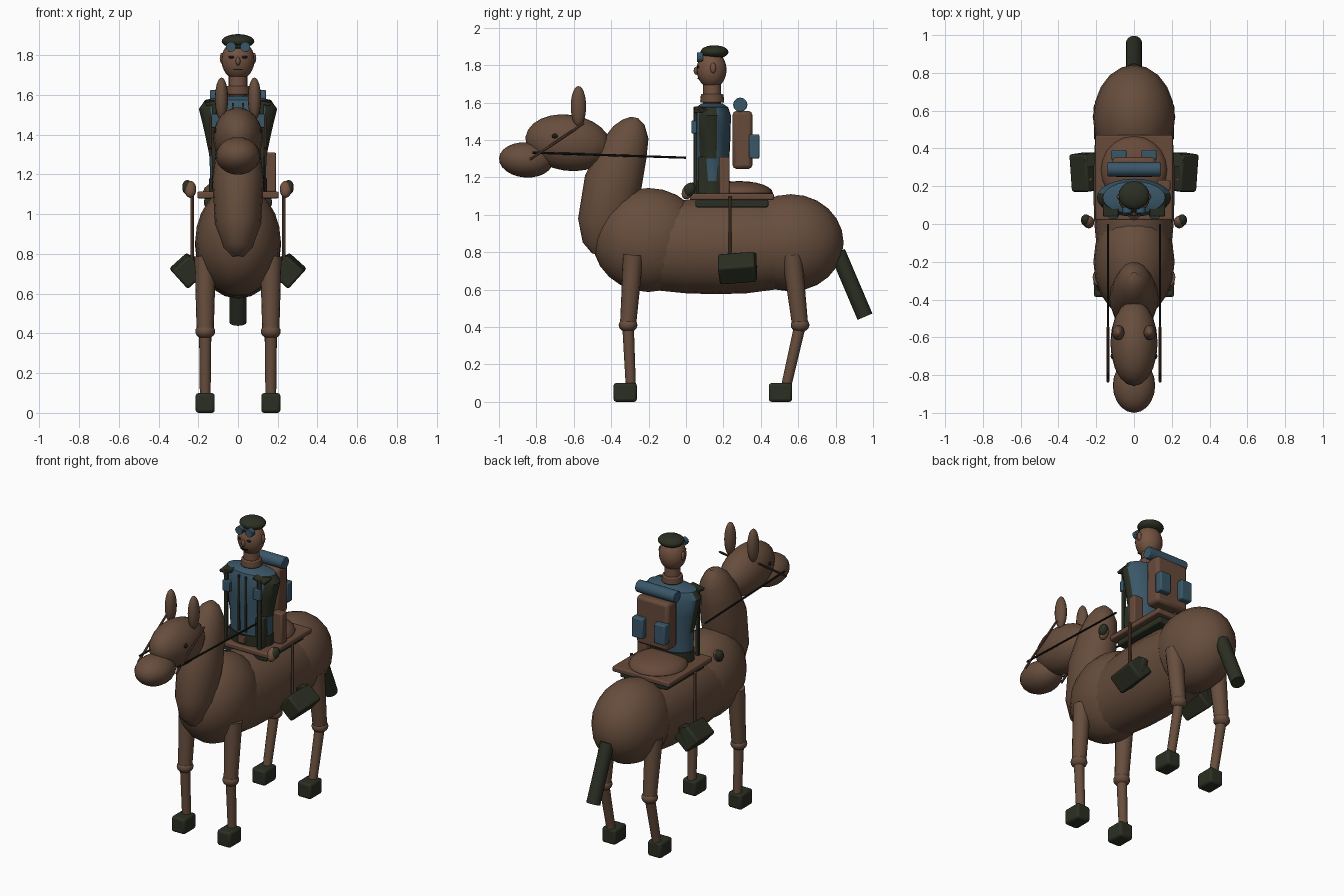
import bpy, bmesh, math
from mathutils import Vector, Matrix, Euler

if "Cube" in bpy.data.objects:
    bpy.data.objects.remove(bpy.data.objects["Cube"])

def material(name, r, g, b):
    m = bpy.data.materials.new(name)
    m.diffuse_color = (r, g, b, 1)
    m.use_nodes = True
    m.node_tree.nodes["Principled BSDF"].inputs["Base Color"].default_value = m.diffuse_color
    return m

COAT = material("coat brown", 0.135, 0.075, 0.046)
LEATHER = material("leather brown", 0.135, 0.068, 0.042)
SKIN = material("skin", 0.17, 0.085, 0.052)
DARK = material("dark olive", 0.024, 0.028, 0.016)
BLUE = material("dusty blue", 0.042, 0.095, 0.14)
BLACK = material("near black", 0.012, 0.011, 0.010)

def finish(name, bm, mat, bevel=0.0):
    bmesh.ops.recalc_face_normals(bm, faces=bm.faces)
    me = bpy.data.meshes.new(name)
    bm.to_mesh(me)
    bm.free()
    me.materials.append(mat)
    ob = bpy.data.objects.new(name, me)
    bpy.context.collection.objects.link(ob)
    if bevel:
        b = ob.modifiers.new("bevel", 'BEVEL')
        b.width, b.segments = bevel, 2
    bpy.ops.object.select_all(action='DESELECT')
    ob.select_set(True)
    bpy.context.view_layer.objects.active = ob
    bpy.ops.object.shade_smooth_by_angle(angle=math.radians(35))
    return ob

def place(loc, rot, size):
    r = Euler([math.radians(a) for a in rot]).to_matrix().to_4x4()
    return Matrix.Translation(loc) @ r @ Matrix.Diagonal((*size, 1))

def ball(name, loc, radii, mat, rot=(0, 0, 0), segs=20, rings=12):
    bm = bmesh.new()
    bmesh.ops.create_uvsphere(bm, u_segments=segs, v_segments=rings, radius=1, matrix=place(loc, rot, radii))
    return finish(name, bm, mat)

def box(name, loc, size, mat, rot=(0, 0, 0), bevel=0.008):
    bm = bmesh.new()
    bmesh.ops.create_cube(bm, size=1, matrix=place(loc, rot, size))
    return finish(name, bm, mat, bevel)

def rod(name, a, b, r1, r2, mat, segs=16, bevel=0.0):
    a, b = Vector(a), Vector(b)
    d = b - a
    m = Matrix.Translation((a + b) / 2) @ d.to_track_quat('Z', 'Y').to_matrix().to_4x4()
    bm = bmesh.new()
    bmesh.ops.create_cone(bm, cap_ends=True, segments=segs, radius1=r1, radius2=r2, depth=d.length, matrix=m)
    return finish(name, bm, mat, bevel)

def loft(name, rings, mat, segs=20):
    """Rings of (y, z, half width, half depth), set square to a path in the y-z plane."""
    bm = bmesh.new()
    loops = []
    for i, (y, z, rx, rd) in enumerate(rings):
        p, q = rings[max(i - 1, 0)], rings[min(i + 1, len(rings) - 1)]
        t = Vector((0, q[0] - p[0], q[1] - p[1])).normalized()
        n = Vector((0, -t.z, t.y))
        loops.append([bm.verts.new(Vector((rx * math.cos(a), y, z)) + n * rd * math.sin(a))
                      for a in (2 * math.pi * k / segs for k in range(segs))])
    for l1, l2 in zip(loops, loops[1:]):
        for k in range(segs):
            j = (k + 1) % segs
            bm.faces.new((l1[k], l1[j], l2[j], l2[k]))
    bm.faces.new(loops[0])
    bm.faces.new(loops[-1])
    return finish(name, bm, mat)

# Mount: body, neck and head
ball("chest", (0, -0.2, 0.865), (0.215, 0.3, 0.278), COAT)
loft("barrel", [(-0.15, 0.83, 0.195, 0.235), (0, 0.83, 0.21, 0.25), (0.16, 0.83, 0.215, 0.255),
                (0.32, 0.83, 0.213, 0.25), (0.47, 0.835, 0.205, 0.235)], COAT)
ball("hindquarters", (0, 0.56, 0.85), (0.217, 0.283, 0.26), COAT)
loft("neck", [(-0.475, 0.785, 0.03, 0.03), (-0.46, 0.83, 0.075, 0.095), (-0.435, 0.95, 0.115, 0.145),
              (-0.39, 1.17, 0.13, 0.155), (-0.335, 1.34, 0.11, 0.13), (-0.295, 1.44, 0.085, 0.1),
              (-0.28, 1.495, 0.05, 0.06), (-0.275, 1.52, 0.015, 0.02)], COAT)
ball("mount_head", (0, -0.63, 1.385), (0.125, 0.23, 0.15), COAT, (-8, 0, 0))
ball("muzzle", (0, -0.855, 1.293), (0.112, 0.145, 0.094), COAT, (-4, 0, 0))
rod("tail", (0, 0.81, 0.80), (0, 0.957, 0.455), 0.043, 0.043, DARK)

# Saddle
box("saddle_blanket", (0, 0.245, 1.06), (0.34, 0.39, 0.04), DARK)
box("saddle_plate", (0, 0.245, 1.096), (0.41, 0.45, 0.034), LEATHER)
ball("saddle_seat", (0, 0.285, 1.115), (0.175, 0.18, 0.065), LEATHER)

for s, side in ((-1, "left"), (1, "right")):
    # Mount: ears, eyes, harness
    ball(side + "_mount_ear", (s * 0.083, -0.575, 1.58), (0.033, 0.041, 0.108), COAT, segs=16)
    ball(side + "_mount_eye", (s * 0.108, -0.70, 1.42), (0.016, 0.018, 0.014), BLACK, segs=12, rings=8)
    rod(side + "_bridle", (s * 0.138, -0.545, 1.49), (s * 0.138, -0.835, 1.295), 0.007, 0.007, LEATHER, 8)
    rod(side + "_rein", (s * 0.138, -0.82, 1.332), (s * 0.138, 0.0, 1.305), 0.006, 0.006, BLACK, 8)
    # Legs
    for part, top, knee, foot in (("front", -0.282, -0.31, -0.295), ("hind", 0.567, 0.61, 0.535)):
        n, x = f"{side}_{part}_", s * 0.165
        rod(n + "upper_leg", (x, top, 0.785), (x, knee, 0.41), 0.054, 0.043, COAT)
        ball(n + "knee", (x, knee, 0.41), (0.05, 0.05, 0.038), COAT)
        rod(n + "lower_leg", (x, knee, 0.41), (x, foot, 0.08), 0.031, 0.027, COAT)
        box(n + "hoof", (x, foot - 0.03, 0.05), (0.096, 0.125, 0.1), DARK, bevel=0.014)
    # Stirrups, boots and rests beside the saddle
    rod(side + "_stirrup_strap", (s * 0.23, 0.235, 1.1), (s * 0.23, 0.235, 0.77), 0.009, 0.009, LEATHER, 8)
    box(side + "_boot", (s * 0.255, 0.275, 0.715), (0.12, 0.2, 0.122), DARK, (6, s * 42, 0), 0.012)
    rod(side + "_boot_ankle", (s * 0.25, 0.34, 0.70), (s * 0.225, 0.34, 0.79), 0.038, 0.038, DARK)
    ball(side + "_hand", (s * 0.24, 0.01, 1.125), (0.03, 0.03, 0.045), SKIN, (-25, 0, 0), 14, 10)
    ball(side + "_cuff", (s * 0.255, 0.02, 1.135), (0.026, 0.03, 0.038), DARK, (-25, 0, 0), 14, 10)
    # Vest straps and pouches
    box(side + "_vest_strap", (s * 0.12, 0.05, 1.34), (0.022, 0.02, 0.46), DARK, bevel=0.004)
    box(side + "_shoulder_strap", (s * 0.122, 0.09, 1.565), (0.085, 0.1, 0.018), DARK, (6, s * 12, 0), 0.004)
    box(side + "_chest_pouch", (s * 0.11, 0.045, 1.47), (0.05, 0.03, 0.07), BLUE, bevel=0.005)
    box(side + "_jacket_seam", (s * 0.025, 0.045, 1.38), (0.012, 0.012, 0.36), DARK, bevel=0)
    box(side + "_pack_pocket", (s * 0.08, 0.365, 1.365), (0.08, 0.055, 0.13), BLUE)
    # Face sides
    ball(side + "_ear", (s * 0.08, 0.145, 1.785), (0.012, 0.016, 0.028), SKIN, segs=12, rings=8)
    ball(side + "_eye", (s * 0.033, 0.064, 1.79), (0.015, 0.008, 0.007), BLACK, segs=12, rings=8)
    rod(side + "_goggle", (s * 0.036, 0.09, 1.842), (s * 0.036, 0.058, 1.842), 0.025, 0.025, BLUE)

# Rider torso, with dark side panels on the jacket
torso = loft("torso", [(0.14, 1.11, 0.14, 0.085), (0.14, 1.2, 0.14, 0.09), (0.14, 1.3, 0.145, 0.092),
                       (0.14, 1.42, 0.17, 0.098), (0.14, 1.53, 0.197, 0.1), (0.14, 1.575, 0.165, 0.085),
                       (0.14, 1.595, 0.07, 0.055)], BLUE, 24)
torso.data.materials.append(DARK)
for f in torso.data.polygons:
    if abs(f.center.x) > 0.1 and 0.075 < f.center.y < 0.165 and 1.3 < f.center.z < 1.58:
        f.material_index = 1
loft("belt", [(0.14, 1.11, 0.146, 0.095), (0.14, 1.18, 0.146, 0.097)], DARK, 24)
box("belt_buckle", (0, 0.04, 1.15), (0.05, 0.02, 0.045), LEATHER, bevel=0.004)
box("hip_pouch", (0.105, 0.12, 1.21), (0.06, 0.11, 0.2), DARK)
box("holster", (0.157, 0.205, 1.21), (0.07, 0.056, 0.2), LEATHER)

# Backpack and bedroll
box("backpack", (0, 0.302, 1.4), (0.23, 0.105, 0.31), LEATHER, bevel=0.02)
rod("bedroll", (-0.14, 0.29, 1.588), (0.14, 0.29, 1.588), 0.038, 0.038, BLUE, 20, 0.004)

# Rider head
rod("neck_column", (0, 0.14, 1.58), (0, 0.14, 1.72), 0.048, 0.048, SKIN)
rod("collar", (0, 0.14, 1.6), (0, 0.14, 1.645), 0.065, 0.06, LEATHER, 20, 0.006)
ball("head", (0, 0.137, 1.775), (0.083, 0.08, 0.1), SKIN)
ball("nose", (0, 0.055, 1.77), (0.012, 0.014, 0.022), SKIN, segs=12, rings=8)
box("mouth", (0, 0.065, 1.728), (0.045, 0.009, 0.007), BLACK, bevel=0)
rod("goggle_bridge", (-0.06, 0.075, 1.842), (0.06, 0.075, 1.842), 0.008, 0.008, DARK, 8)
ball("cap", (0, 0.152, 1.87), (0.082, 0.075, 0.036), DARK)
